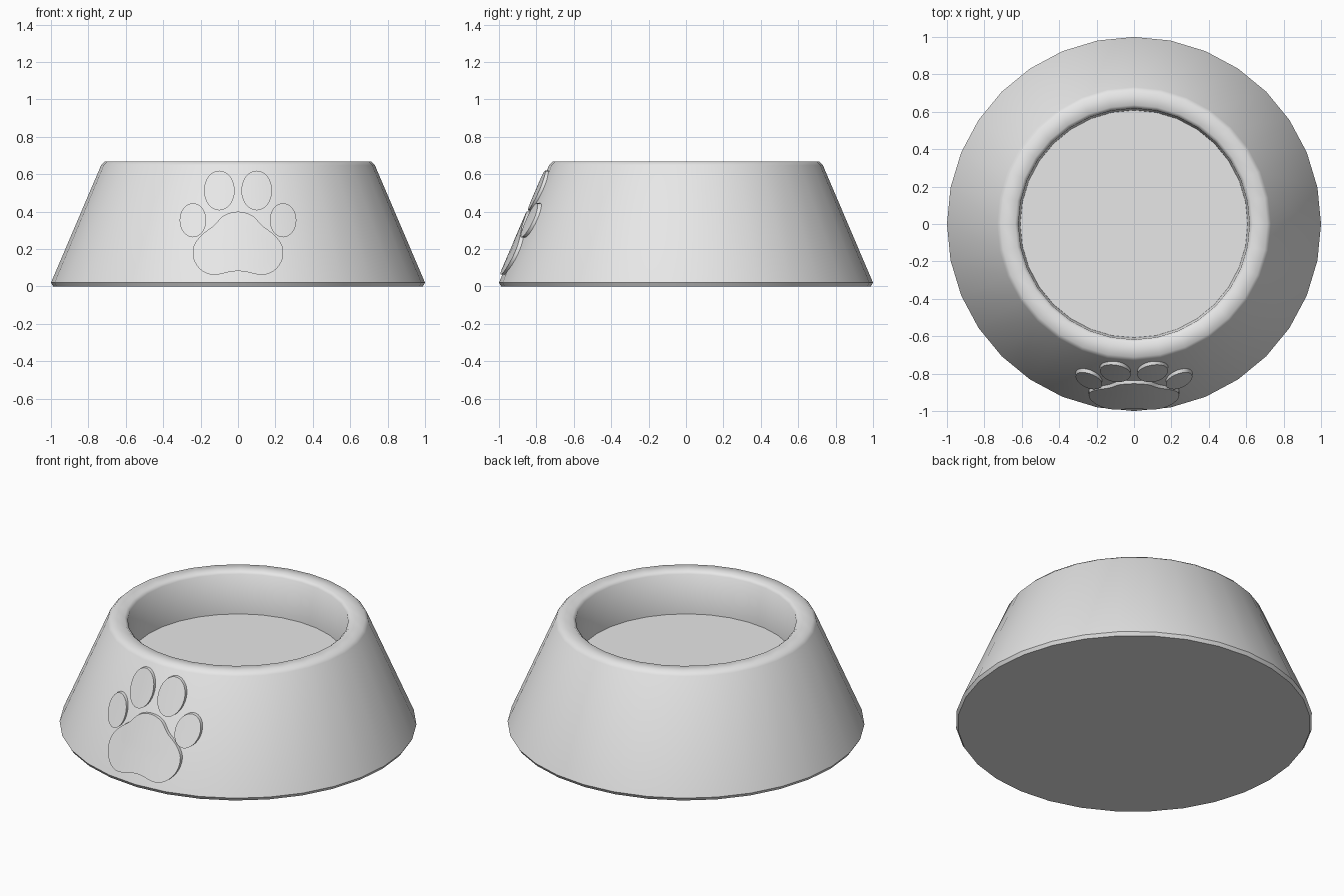
import bpy
import bmesh
import math
from mathutils import Vector

cube = bpy.data.objects.get("Cube")
if cube:
    bpy.data.objects.remove(cube, do_unlink=True)

SIDES = 32
BASE_R, BASE_Z = 1.0, 0.02      # lower end of the sloped wall
RIM_R, RIM_Z = 0.732, 0.648     # upper end of the sloped wall

grey = bpy.data.materials.new("plain_grey")
grey.use_nodes = True
grey.diffuse_color = (0.8, 0.8, 0.8, 1)
grey.node_tree.nodes["Principled BSDF"].inputs["Base Color"].default_value = (0.8, 0.8, 0.8, 1)


def finish(name, bm, angle):
    """Turn a bmesh into a smooth shaded object with sharp corners kept."""
    bmesh.ops.recalc_face_normals(bm, faces=bm.faces)
    mesh = bpy.data.meshes.new(name)
    bm.to_mesh(mesh)
    bm.free()
    mesh.materials.append(grey)
    obj = bpy.data.objects.new(name, mesh)
    bpy.context.collection.objects.link(obj)
    bpy.ops.object.select_all(action="DESELECT")
    obj.select_set(True)
    bpy.context.view_layer.objects.active = obj
    bpy.ops.object.shade_smooth_by_angle(angle=math.radians(angle))
    return obj


def skin(bm, rings):
    """Bridge neighbouring closed rings of vertices with quads and cap both ends."""
    n = len(rings[0])
    for low, high in zip(rings, rings[1:]):
        for i in range(n):
            j = (i + 1) % n
            bm.faces.new((low[i], low[j], high[j], high[i]))
    bm.faces.new(rings[0])
    bm.faces.new(rings[-1])


def build_bowl():
    # Outer wall, rounded rim, steep inner wall and floor
    profile = [(0.988, 0), (BASE_R, BASE_Z), (RIM_R, RIM_Z), (0.712, 0.668),
               (0.636, 0.668), (0.618, 0.652), (0.608, 0.41)]
    bm = bmesh.new()
    rings = []
    for r, z in profile:
        ring = []
        for i in range(SIDES):
            a = math.tau * i / SIDES
            ring.append(bm.verts.new((r * math.cos(a), r * math.sin(a), z)))
        rings.append(ring)
    skin(bm, rings)
    finish("bowl", bm, 50)


def on_wall(x, z, lift):
    """Point on the front of the sloped wall, lifted outward."""
    t = (z - BASE_Z) / (RIM_Z - BASE_Z)
    r = BASE_R + (RIM_R - BASE_R) * t + lift
    return Vector((x, -math.sqrt(r * r - x * x), z))


def build_plate(name, outline, centre):
    # Raised plate that follows the wall, closed at the middle
    bm = bmesh.new()
    cx, cz = centre
    rings = []
    for scale, lift in ((1, -0.03), (1, 0.016), (0.75, 0.016), (0.5, 0.016), (0.2, 0.016)):
        rings.append([bm.verts.new(on_wall(cx + (x - cx) * scale, cz + (z - cz) * scale, lift))
                      for x, z in outline])
    skin(bm, rings)
    finish(name, bm, 35)


def ellipse(cx, cz, rx, rz, n=32):
    return [(cx + rx * math.cos(math.tau * i / n), cz + rz * math.sin(math.tau * i / n))
            for i in range(n)]


def smooth_loop(points, steps=4):
    """Closed curve through the points."""
    p = [Vector(q) for q in points]
    n = len(p)
    out = []
    for i in range(n):
        a, b, c, d = (p[(i + k) % n] for k in (-1, 0, 1, 2))
        for s in range(steps):
            t = s / steps
            v = 0.5 * (2 * b + (c - a) * t + (2 * a - 5 * b + 4 * c - d) * t ** 2
                       + (3 * b - a - 3 * c + d) * t ** 3)
            out.append((v.x, v.y))
    return out


build_bowl()

# Large pad: one half outline, mirrored
half = [(0, 0.40), (0.075, 0.38), (0.13, 0.325), (0.195, 0.275), (0.237, 0.215),
        (0.237, 0.145), (0.2, 0.09), (0.15, 0.065), (0.1, 0.065), (0.05, 0.077), (0, 0.082)]
pad = half + [(-x, z) for x, z in reversed(half[1:-1])]
build_plate("paw_pad", smooth_loop(pad), (0, 0.2))

# Four toes
for side, sx in (("left", 1), ("right", -1)):
    build_plate(side + "_inner_toe", ellipse(sx * 0.1, 0.513, 0.082, 0.106), (sx * 0.1, 0.513))
    build_plate(side + "_outer_toe", ellipse(sx * 0.241, 0.354, 0.071, 0.091), (sx * 0.241, 0.354))
